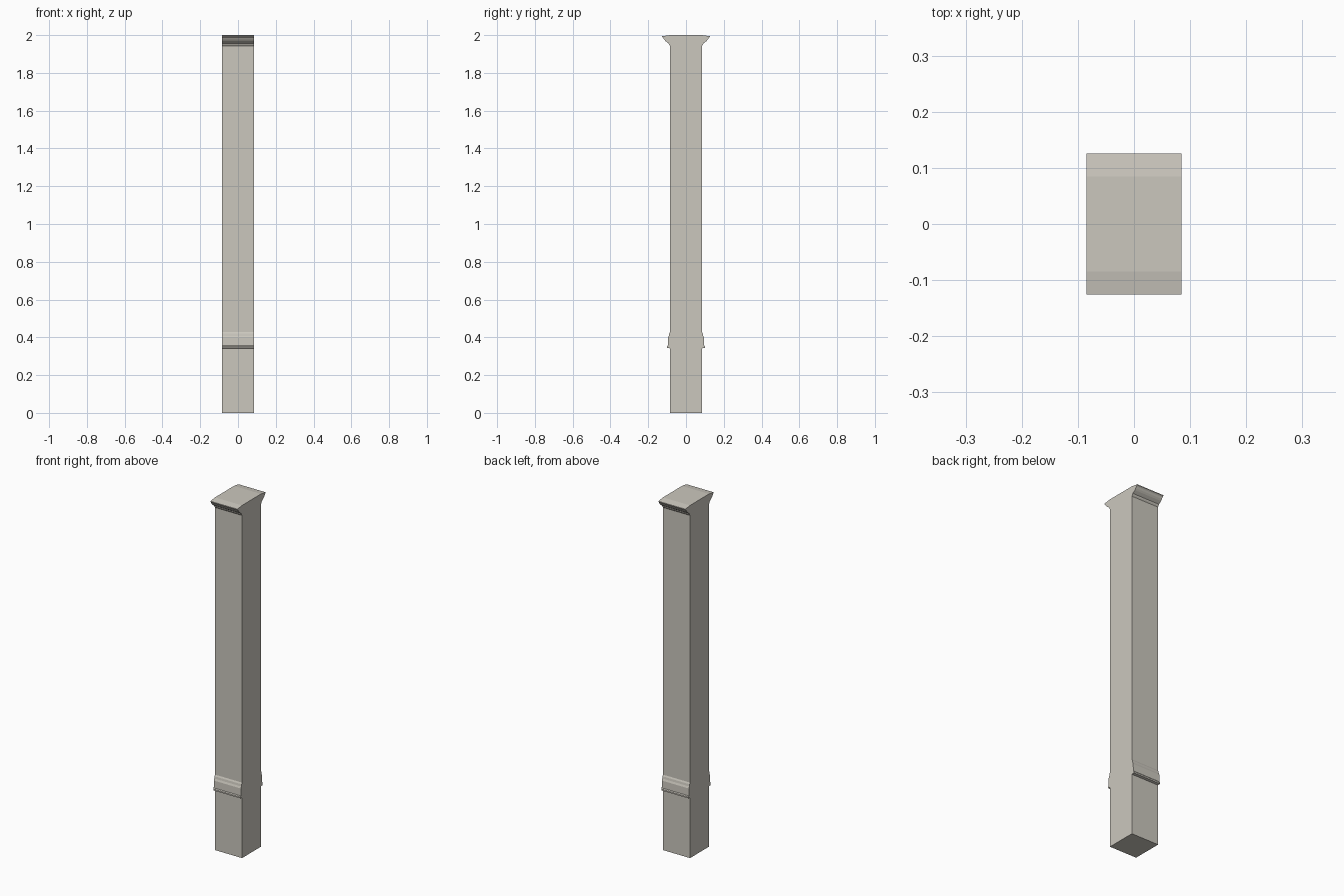
import bpy, bmesh

if "Cube" in bpy.data.objects:
    bpy.data.objects.remove(bpy.data.objects["Cube"])

HALF = 0.085   # half the width of the square wall core

stone = bpy.data.materials.new("warm grey plaster")
stone.diffuse_color = (0.60, 0.575, 0.515, 1)
stone.use_nodes = True
stone.node_tree.nodes["Principled BSDF"].inputs["Base Color"].default_value = stone.diffuse_color


def extrude_profile(name, profile):
    """Extrude a closed (y, z) profile across the post's full x width."""
    bm = bmesh.new()
    face = bm.faces.new([bm.verts.new((-HALF, y, z)) for y, z in profile])
    ext = bmesh.ops.extrude_face_region(bm, geom=[face])
    moved = [v for v in ext["geom"] if isinstance(v, bmesh.types.BMVert)]
    bmesh.ops.translate(bm, verts=moved, vec=(2 * HALF, 0, 0))
    bmesh.ops.recalc_face_normals(bm, faces=bm.faces)
    mesh = bpy.data.meshes.new(name)
    bm.to_mesh(mesh)
    bm.free()
    mesh.materials.append(stone)
    obj = bpy.data.objects.new(name, mesh)
    bpy.context.collection.objects.link(obj)
    return obj


# Square core running the full height
extrude_profile("wall_core", [(-HALF, 0), (HALF, 0), (HALF, 2), (-HALF, 2)])

# Moulding profiles as (distance from centre, height)
crown = [(HALF, 2.0), (0.126, 1.994), (0.126, 1.990), (0.120, 1.984),
         (0.115, 1.976), (0.108, 1.968), (0.099, 1.961), (0.092, 1.956),
         (0.090, 1.950), (HALF, 1.943)]
lower_trim = [(HALF, 0.428), (0.089, 0.420), (0.091, 0.408), (0.095, 0.398),
              (0.096, 0.357), (0.100, 0.352), (0.100, 0.344), (HALF, 0.342)]

# Both mouldings on front and back
for side, s in (("front", -1), ("back", 1)):
    for part, prof in (("crown_moulding", crown), ("lower_trim", lower_trim)):
        extrude_profile(f"{side}_{part}", [(s * y, z) for y, z in prof])
